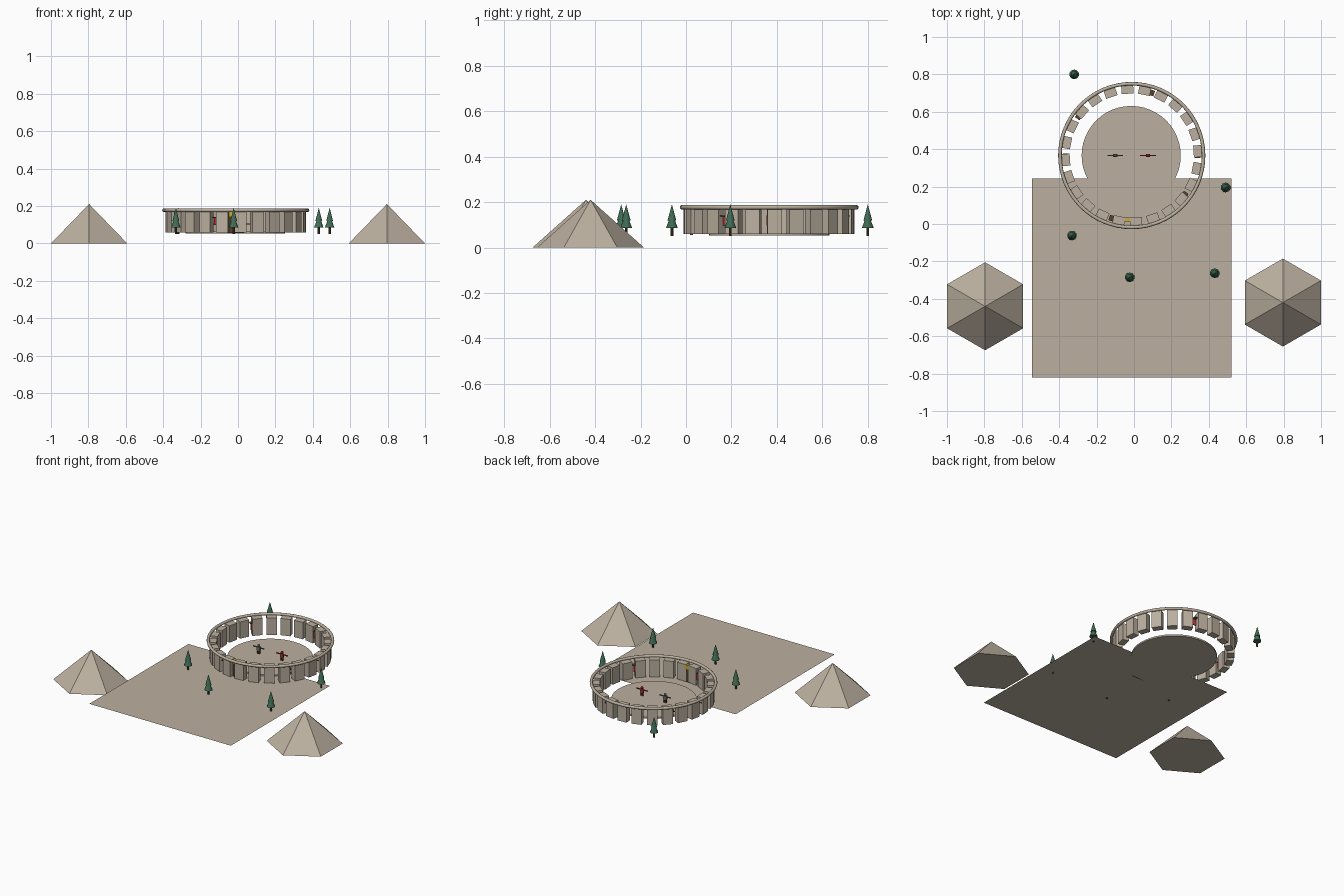
import bpy, math
from math import cos, sin, radians

if "Cube" in bpy.data.objects:
    bpy.data.objects.remove(bpy.data.objects["Cube"])

GROUND = 0.055
CX, CY = -0.012, 0.366          # arena centre


def mat(name, r, g, b):
    m = bpy.data.materials.new(name)
    m.diffuse_color = (r, g, b, 1)
    m.use_nodes = True
    m.node_tree.nodes["Principled BSDF"].inputs["Base Color"].default_value = m.diffuse_color
    return m


STONE = mat("sandstone", 0.50, 0.435, 0.35)
GREEN = mat("pine green", 0.05, 0.15, 0.09)
BROWN = mat("dark wood", 0.09, 0.055, 0.025)
GOLD = mat("gold", 0.62, 0.40, 0.03)
RED = mat("red", 0.42, 0.03, 0.035)
GREY = mat("grey green", 0.17, 0.18, 0.14)


def finish(name, material):
    ob = bpy.context.object
    ob.name = name
    ob.data.materials.append(material)
    return ob


def box(name, material, loc, size, turn=0.0):
    bpy.ops.mesh.primitive_cube_add(size=1, location=loc, rotation=(0, 0, turn))
    ob = finish(name, material)
    ob.scale = size
    return ob


def cone(name, material, x, y, z0, z1, r0, r1=0.0, sides=8, turn=0.0):
    bpy.ops.mesh.primitive_cone_add(vertices=sides, radius1=r0, radius2=r1,
                                    depth=z1 - z0, location=(x, y, (z0 + z1) / 2),
                                    rotation=(0, 0, turn))
    return finish(name, material)


def on_ring(radius, angle):
    return CX + radius * cos(angle), CY + radius * sin(angle)


# Ground sheet
bpy.ops.mesh.primitive_plane_add(size=1.065, location=(CX, -0.288, GROUND))
finish("ground_sheet", STONE)

# Six-sided hills
for side, y in (("left", -0.44), ("right", -0.42)):
    x = -0.796 if side == "left" else 0.796
    cone(side + "_hill", STONE, x, y, 0, 0.21, 0.235, sides=6)

# Arena floor
cone("arena_floor", STONE, CX - 0.003, CY, 0.052, 0.063, 0.265, 0.265, sides=48)

# Rim on top of the wall
bpy.ops.mesh.primitive_torus_add(major_radius=0.384, minor_radius=0.0095,
                                 major_segments=64, minor_segments=10,
                                 location=(CX, CY, 0.177))
finish("wall_rim", STONE)
bpy.ops.object.shade_smooth_by_angle(angle=radians(40))

# Wall posts
for i in range(24):
    a = radians(3.75 + 15 * i)
    x, y = on_ring(0.353, a)
    box("wall_post", STONE, (x, y, 0.116), (0.044, 0.064, 0.114), a)

# Small red banners with wooden brackets inside the wall
for i in range(10):
    a = radians(36 * i)
    x, y = on_ring(0.352, a)
    box("banner_bracket", BROWN, (x, y, 0.139), (0.03, 0.024, 0.006), a)
    x, y = on_ring(0.342, a)
    box("banner", RED, (x, y, 0.118), (0.006, 0.022, 0.042), a)

# Gate with gold lintel on the front side of the arena
box("gate", BROWN, (CX, CY - 0.342, 0.1), (0.09, 0.012, 0.09))
box("gate_lintel", GOLD, (CX, CY - 0.342, 0.157), (0.112, 0.02, 0.026))


# Fighters
def fighter(name, material, x):
    for s in (-1, 1):
        box(name + "_leg", BROWN, (x + s * 0.006, CY, 0.073), (0.007, 0.008, 0.022))
    box(name + "_body", material, (x, CY, 0.096), (0.022, 0.014, 0.026))
    box(name + "_arms", material, (x, CY, 0.104), (0.085, 0.006, 0.006))
    bpy.ops.mesh.primitive_uv_sphere_add(segments=8, ring_count=6, radius=0.009,
                                         location=(x, CY, 0.117))
    finish(name + "_head", material)


fighter("grey_fighter", GREY, -0.10)
fighter("red_fighter", RED, 0.075)

# Pine trees
for x, y in ((-0.32, 0.80), (0.49, 0.195), (-0.332, -0.062),
             (-0.023, -0.285), (0.432, -0.263)):
    cone("tree_trunk", BROWN, x, y, 0.05, 0.092, 0.006, 0.006)
    cone("tree_lower_crown", GREEN, x, y, 0.086, 0.155, 0.026, sides=10)
    cone("tree_upper_crown", GREEN, x, y, 0.12, 0.19, 0.019, sides=10)
